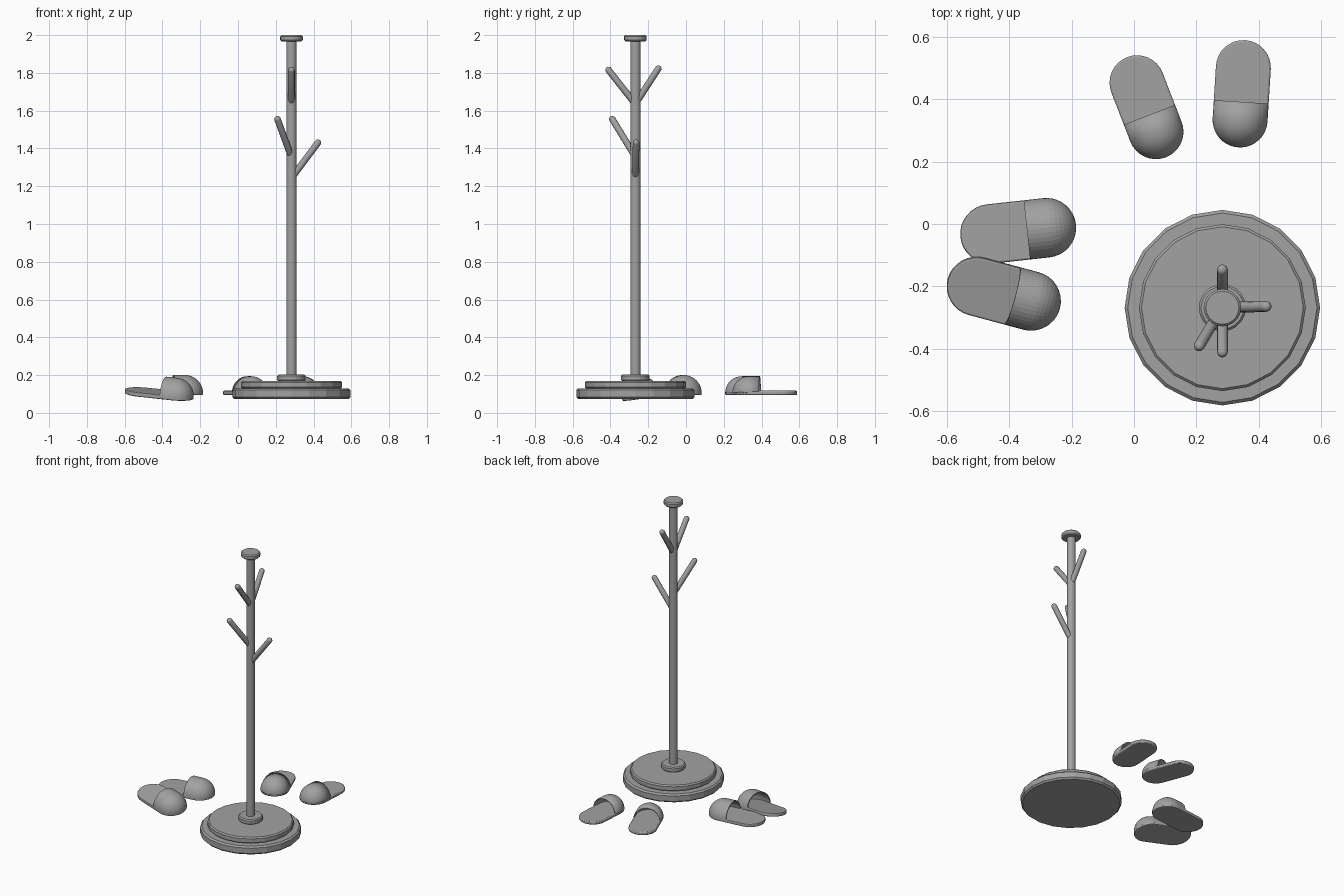
import bpy, bmesh, math
from mathutils import Matrix, Vector

if "Cube" in bpy.data.objects:
    bpy.data.objects.remove(bpy.data.objects["Cube"])

grey = bpy.data.materials.new("plain grey")
grey.diffuse_color = (0.36, 0.36, 0.36, 1)
grey.use_nodes = True
grey.node_tree.nodes["Principled BSDF"].inputs["Base Color"].default_value = grey.diffuse_color


def make_object(name, bm, matrix=Matrix(), smooth=False):
    bmesh.ops.remove_doubles(bm, verts=bm.verts, dist=1e-5)
    bmesh.ops.recalc_face_normals(bm, faces=bm.faces)
    mesh = bpy.data.meshes.new(name)
    bm.to_mesh(mesh)
    bm.free()
    mesh.materials.append(grey)
    obj = bpy.data.objects.new(name, mesh)
    bpy.context.collection.objects.link(obj)
    obj.matrix_world = matrix
    if smooth:
        bpy.ops.object.select_all(action='DESELECT')
        obj.select_set(True)
        bpy.context.view_layer.objects.active = obj
        bpy.ops.object.shade_smooth_by_angle(angle=math.radians(40))
    return obj


def lathe(name, profile, sides, matrix, smooth=False):
    """Turn a (radius, height) profile around z."""
    bm = bmesh.new()
    rings = [[bm.verts.new((r * math.cos(math.tau * i / sides),
                            r * math.sin(math.tau * i / sides), z))
              for i in range(sides)] for r, z in profile]
    for a, b in zip(rings, rings[1:]):
        for i in range(sides):
            j = (i + 1) % sides
            bm.faces.new((a[i], a[j], b[j], b[i]))
    bm.faces.new(rings[0])
    bm.faces.new(rings[-1])
    return make_object(name, bm, matrix, smooth)


def disc(name, radius, z0, z1, bevel):
    profile = [(radius - bevel, z0), (radius, z0 + bevel),
               (radius, z1 - bevel), (radius - bevel, z1)]
    lathe(name, profile, 20, stand)


def peg(name, start, end, radius=0.0175):
    """Round-ended rod between two points."""
    a, b = Vector(start), Vector(end)
    length = (b - a).length
    cap = [math.radians(d) for d in (2, 25, 50, 70, 90)]
    profile = [(radius * math.sin(t), -radius * math.cos(t)) for t in cap]
    profile += [(radius * math.sin(t), length + radius * math.cos(t)) for t in reversed(cap)]
    turn = (b - a).to_track_quat('Z', 'Y').to_matrix().to_4x4()
    lathe(name, profile, 12, Matrix.Translation(a) @ turn, True)


# Stand: stepped base, collar, pole and cap
stand = Matrix.Translation((0.283, -0.268, 0))
disc("base_lower", 0.313, 0.073, 0.13, 0.010)
disc("base_upper", 0.267, 0.128, 0.17, 0.008)
disc("collar", 0.0755, 0.168, 0.203, 0.007)
disc("pole", 0.0265, 0.19, 1.98, 0.001)
disc("cap", 0.06, 1.967, 2.0, 0.007)

# Branch pegs
peg("peg_back", (0.283, -0.262, 1.645), (0.283, -0.147, 1.822))
peg("peg_front", (0.283, -0.272, 1.64), (0.283, -0.41, 1.815))
peg("peg_left", (0.275, -0.28, 1.375), (0.209, -0.39, 1.555))
peg("peg_right", (0.288, -0.268, 1.25), (0.423, -0.264, 1.43))


def slipper(name, place, heading, scale, pitch=0, roll=0, smooth=True):
    """Toe points along local x."""
    r, half, split = 0.088 * scale, 0.172 * scale, 0.026 * scale
    thick, centre = 0.023, half - r
    matrix = (Matrix.Translation(place)
              @ Matrix.Rotation(math.radians(heading), 4, 'Z')
              @ Matrix.Rotation(math.radians(pitch), 4, 'Y')
              @ Matrix.Rotation(math.radians(roll), 4, 'X'))

    # Sole: rounded slab
    bm = bmesh.new()
    outline = []
    for side, first in ((1, -90), (-1, 90)):
        for i in range(17):
            t = math.radians(first + 180 * i / 16)
            outline.append(bm.verts.new((side * centre + r * math.cos(t),
                                         r * math.sin(t), -thick / 2)))
    face = bm.faces.new(outline)
    top = bmesh.ops.extrude_face_region(bm, geom=[face])["geom"]
    bmesh.ops.translate(bm, vec=(0, 0, thick),
                        verts=[v for v in top if isinstance(v, bmesh.types.BMVert)])
    sole = make_object(name + "_sole", bm, matrix, smooth)
    bevel = sole.modifiers.new("round_edge", 'BEVEL')
    bevel.width, bevel.segments = 0.006, 2

    # Toe cover: half tunnel closed by a quarter sphere, open at the back
    bm = bmesh.new()
    stations = [(split, r)]
    stations += [(centre + r * math.sin(t), r * math.cos(t))
                 for t in (math.radians(90 * i / 10) for i in range(11))]
    arches = [[bm.verts.new((x, q * math.cos(math.pi * i / 20),
                             q * math.sin(math.pi * i / 20)))
               for i in range(21)] for x, q in stations]
    for a, b in zip(arches, arches[1:]):
        for i in range(20):
            bm.faces.new((a[i], a[i + 1], b[i + 1], b[i]))
    # Face the shell outwards before it is thickened inwards
    for f in bm.faces:
        f.normal_update()
    cover = make_object(name + "_toe_cover", bm, matrix, smooth)
    outward = cover.data.polygons[5]
    shell = cover.modifiers.new("thickness", 'SOLIDIFY')
    shell.thickness = 0.007
    shell.offset = -1 if outward.normal.dot(outward.center) > 0 else 1


# Two pairs of slippers, one resting partly on its mate
slipper("slipper_back_right", (0.345, 0.417, 0.106), -93.6, 1.0)
slipper("slipper_back_left", (0.040, 0.374, 0.106), -68.8, 1.0)
slipper("slipper_side_flat", (-0.371, -0.022, 0.105), 6.3, 1.083, smooth=False)
slipper("slipper_side_tilted", (-0.417, -0.223, 0.10), -15, 1.083, 6, 8, smooth=False)
